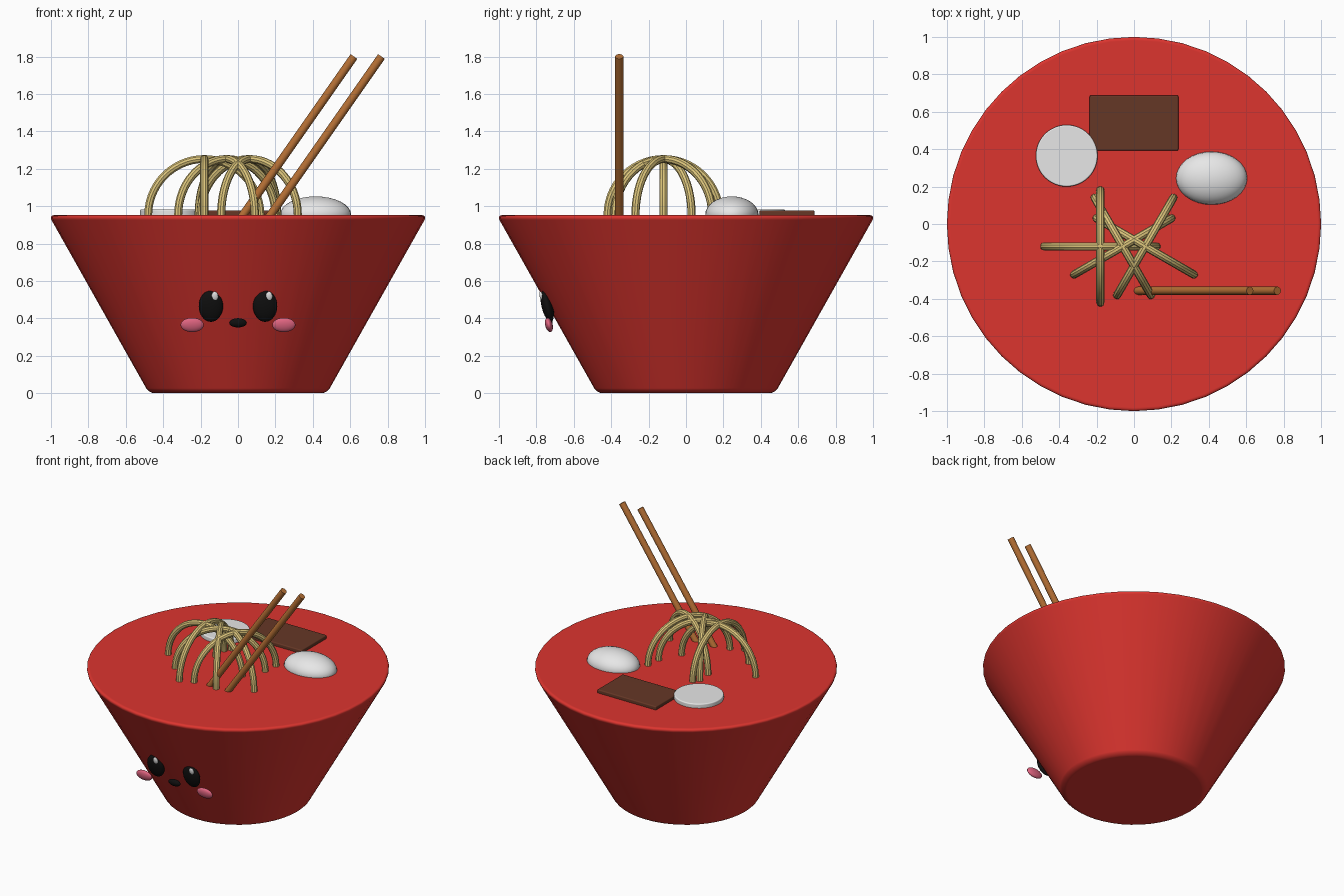
import bpy
from math import sin, cos, pi, radians
from mathutils import Vector

cube = bpy.data.objects.get("Cube")
if cube:
    bpy.data.objects.remove(cube, do_unlink=True)


def material(name, rgb):
    m = bpy.data.materials.new(name)
    m.use_nodes = True
    m.diffuse_color = (*rgb, 1)
    shader = next(n for n in m.node_tree.nodes if n.type == "BSDF_PRINCIPLED")
    shader.inputs["Base Color"].default_value = (*rgb, 1)
    return m


red = material("red glaze", (0.72, 0.035, 0.028))
yellow = material("noodle yellow", (0.72, 0.56, 0.2))
wood = material("chopstick wood", (0.46, 0.16, 0.035))
brown = material("seaweed brown", (0.13, 0.038, 0.019))
white = material("white", (0.8, 0.8, 0.8))
black = material("black", (0.005, 0.005, 0.005))
pink = material("cheek pink", (0.75, 0.13, 0.22))

RIM = 0.952


def finish(name, mat, bevel=0, segments=3):
    """Name, colour, bevel and smooth the active object."""
    ob = bpy.context.object
    ob.name = name
    ob.data.materials.append(mat)
    if bevel:
        mod = ob.modifiers.new("Bevel", "BEVEL")
        mod.width = bevel
        mod.segments = segments
        mod.limit_method = "ANGLE"
        bpy.ops.object.modifier_apply(modifier=mod.name)
    bpy.ops.object.shade_smooth_by_angle(angle=radians(35))
    if bevel:
        mod = ob.modifiers.new("Weighted Normal", "WEIGHTED_NORMAL")
        mod.keep_sharp = True
    return ob


def ellipsoid(name, mat, loc, radii, tilt=0):
    bpy.ops.mesh.primitive_uv_sphere_add(segments=32, ring_count=16, location=loc)
    ob = finish(name, mat)
    ob.scale = radii
    ob.rotation_euler.x = radians(tilt)
    return ob


def rod(name, mat, start, end, radius):
    a, b = Vector(start), Vector(end)
    bpy.ops.mesh.primitive_cylinder_add(vertices=20, radius=radius,
                                        depth=(b - a).length, location=(a + b) / 2)
    ob = finish(name, mat)
    ob.rotation_euler = (b - a).to_track_quat("Z", "Y").to_euler()


def noodle(name, x, y, degrees, radius=0.3, thickness=0.022):
    """Half-circle strand standing on the filling."""
    curve = bpy.data.curves.new(name, "CURVE")
    curve.dimensions = "3D"
    curve.bevel_depth = thickness
    curve.bevel_resolution = 3
    curve.use_fill_caps = True
    steps = 28
    spline = curve.splines.new("POLY")
    spline.points.add(steps)
    for i, p in enumerate(spline.points):
        t = pi * i / steps
        p.co = (radius * cos(t), 0, radius * sin(t), 1)
    ob = bpy.data.objects.new(name, curve)
    bpy.context.collection.objects.link(ob)
    ob.location = (x, y, RIM)
    ob.rotation_euler.z = radians(degrees)
    bpy.ops.object.select_all(action="DESELECT")
    ob.select_set(True)
    bpy.context.view_layer.objects.active = ob
    bpy.ops.object.convert(target="MESH")
    finish(name, yellow)


# Bowl
bpy.ops.mesh.primitive_cone_add(vertices=48, radius1=0.476, radius2=1.012,
                                depth=RIM, location=(0, 0, RIM / 2))
finish("bowl", red, 0.03, 5)

# Noodle strands
strands = [(-0.18, 0), (-0.18, 90), (-0.06, 30), (0.06, -30), (-0.06, -60), (0.06, 60)]
for i, (x, angle) in enumerate(strands):
    noodle(f"noodle_{i + 1}", x, -0.12, angle)

# Chopsticks
for side, x in (("right", 0), ("left", 0.147)):
    rod(f"{side}_chopstick", wood, (x - 0.01, -0.357, 0.9), (x + 0.62, -0.357, 1.8), 0.022)

# Egg
ellipsoid("egg", white, (0.415, 0.245, 0.955), (0.19, 0.142, 0.097))

# Fish cake slice
bpy.ops.mesh.primitive_cylinder_add(vertices=48, radius=0.165, depth=0.06,
                                    location=(-0.36, 0.365, 0.953))
finish("fish_cake_slice", white, 0.008)

# Seaweed sheet
bpy.ops.mesh.primitive_cube_add(size=1, location=(0, 0.54, 0.955))
sheet = bpy.context.object
sheet.scale = (0.475, 0.295, 0.044)
bpy.ops.object.transform_apply(location=False, rotation=False, scale=True)
finish("seaweed_sheet", brown, 0.008)

# Face
TILT = 14
for side, s in (("left", 1), ("right", -1)):
    ellipsoid(f"{side}_eye", black, (s * 0.145, -0.742, 0.465), (0.065, 0.03, 0.086), TILT)
    ellipsoid(f"{side}_eye_highlight", white, (s * 0.145 + 0.021, -0.773, 0.518),
              (0.018, 0.01, 0.026), TILT)
    ellipsoid(f"{side}_cheek", pink, (s * 0.245, -0.733, 0.365), (0.062, 0.02, 0.039), TILT)
ellipsoid("mouth", black, (0, -0.733, 0.376), (0.047, 0.02, 0.025), TILT)
